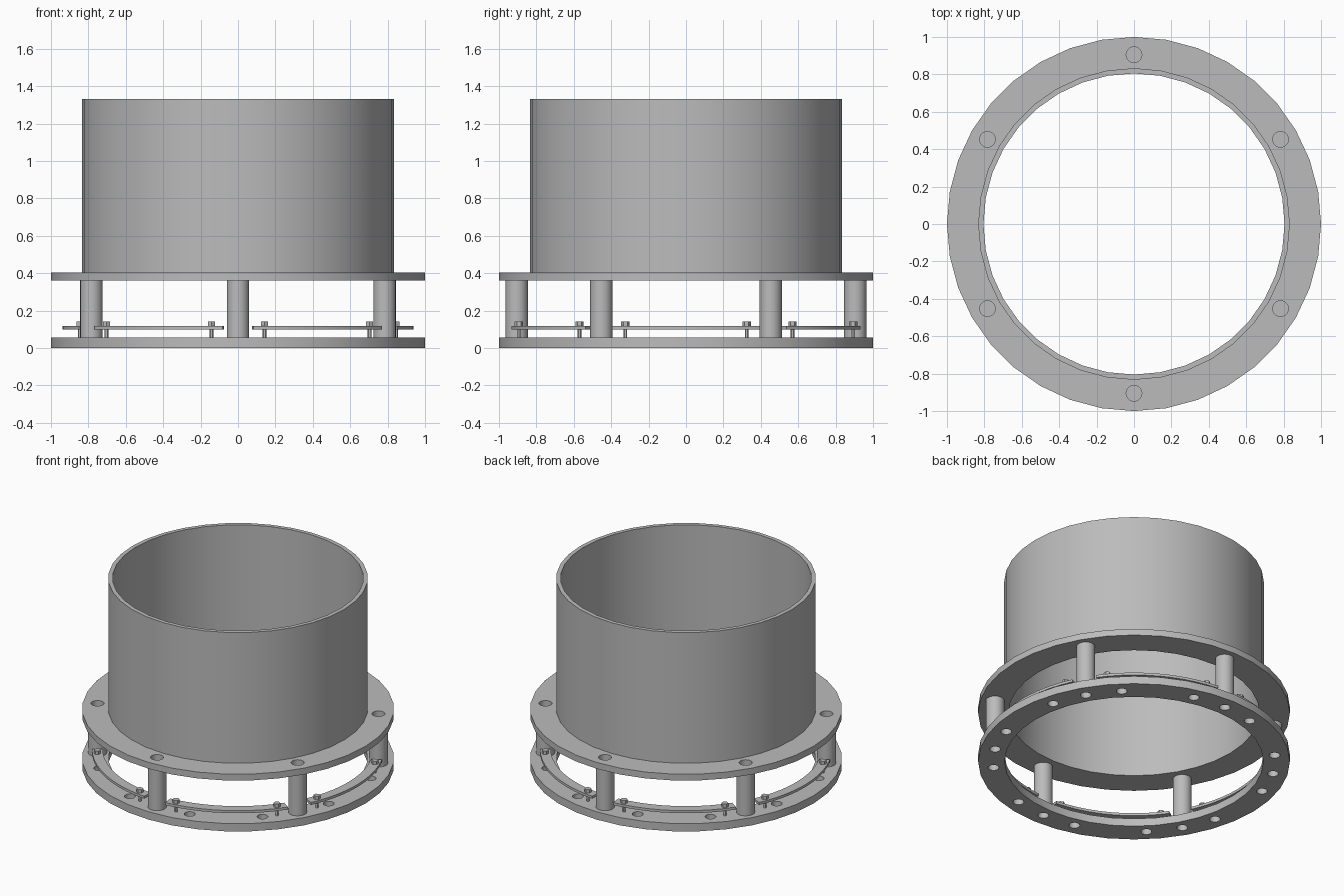
import bpy, bmesh
from math import radians, cos, sin, ceil

cube = bpy.data.objects.get("Cube")
if cube:
    bpy.data.objects.remove(cube, do_unlink=True)

grey = bpy.data.materials.new("plain grey metal")
grey.use_nodes = True
COLOUR = (0.5, 0.5, 0.5, 1)
grey.diffuse_color = COLOUR
grey.node_tree.nodes["Principled BSDF"].inputs["Base Color"].default_value = COLOUR

POST_ANGLES = [30 + 60 * k for k in range(6)]
HOLE_ANGLES = [15 + 30 * k for k in range(12)]
BOLT_CIRCLE = 0.905


def finish(name, bm):
    """Turn a bmesh into a grey, sharp-edged smooth object."""
    bmesh.ops.recalc_face_normals(bm, faces=bm.faces)
    mesh = bpy.data.meshes.new(name)
    bm.to_mesh(mesh)
    bm.free()
    obj = bpy.data.objects.new(name, mesh)
    bpy.context.collection.objects.link(obj)
    mesh.materials.append(grey)
    smooth(obj)
    return obj


def smooth(obj):
    bpy.ops.object.select_all(action='DESELECT')
    obj.select_set(True)
    bpy.context.view_layer.objects.active = obj
    bpy.ops.object.shade_smooth_by_angle(angle=radians(30))


def ring(name, inner, outer, low, high, start=0, sweep=360, step=10):
    """Sweep a rectangular section round z; closed if it is a full turn."""
    bm = bmesh.new()
    full = sweep == 360
    count = ceil(sweep / step)
    loops = []
    for i in range(count if full else count + 1):
        a = radians(start + sweep * i / count)
        section = [(inner, low), (outer, low), (outer, high), (inner, high)]
        loops.append([bm.verts.new((r * cos(a), r * sin(a), z)) for r, z in section])
    for i in range(count):
        a, b = loops[i], loops[(i + 1) % len(loops)]
        for j in range(4):
            k = (j + 1) % 4
            bm.faces.new((a[j], b[j], b[k], a[k]))
    if not full:
        bm.faces.new(loops[0])
        bm.faces.new(loops[-1][::-1])
    return finish(name, bm)


def add_cylinder(bm, angle, radius, low, high, sides):
    """Add an upright cylinder standing on the bolt circle."""
    a = radians(angle)
    made = bmesh.ops.create_cone(bm, cap_ends=True, segments=sides, radius1=radius,
                                 radius2=radius, depth=high - low)
    bmesh.ops.translate(bm, verts=made["verts"],
                        vec=(BOLT_CIRCLE * cos(a), BOLT_CIRCLE * sin(a), (low + high) / 2))


def drill(obj, angles, radius, low, high):
    """Cut round holes through a ring."""
    bm = bmesh.new()
    for angle in angles:
        add_cylinder(bm, angle, radius, low - 0.05, high + 0.05, 20)
    cutter = finish("hole_cutter", bm)
    cutter.hide_render = True
    cut = obj.modifiers.new("holes", 'BOOLEAN')
    cut.operation = 'DIFFERENCE'
    cut.solver = 'EXACT'
    cut.object = cutter
    bpy.context.view_layer.objects.active = obj
    bpy.ops.object.modifier_apply(modifier=cut.name)
    bpy.data.objects.remove(cutter, do_unlink=True)
    smooth(obj)


# Lower ring, with holes between and under the posts
lower_ring = ring("lower_ring", 0.83, 1.0, 0, 0.055)
drill(lower_ring, POST_ANGLES + HOLE_ANGLES, 0.035, 0, 0.055)

# Upper flange and the tall open tube set into it
upper_flange = ring("upper_flange", 0.82, 1.0, 0.36, 0.405)
drill(upper_flange, POST_ANGLES, 0.042, 0.36, 0.405)
ring("tube_wall", 0.805, 0.833, 0.36, 1.33)

for n, angle in enumerate(POST_ANGLES, 1):
    # Post between the rings
    bm = bmesh.new()
    add_cylinder(bm, angle, 0.06, 0.055, 0.36, 24)
    finish(f"post_{n}", bm)

    # Thin curved strip spanning the gap to the next post
    ring(f"curved_strip_{n}", 0.868, 0.937, 0.1, 0.118, angle + 5, 50, 5)

    # Bolts holding the strip ends: hexagonal head on a slim shank
    for side, offset in (("before", -9), ("after", 9)):
        bm = bmesh.new()
        add_cylinder(bm, angle + offset, 0.01, 0.055, 0.118, 12)
        add_cylinder(bm, angle + offset, 0.022, 0.118, 0.142, 6)
        finish(f"bolt_{side}_post_{n}", bm)
